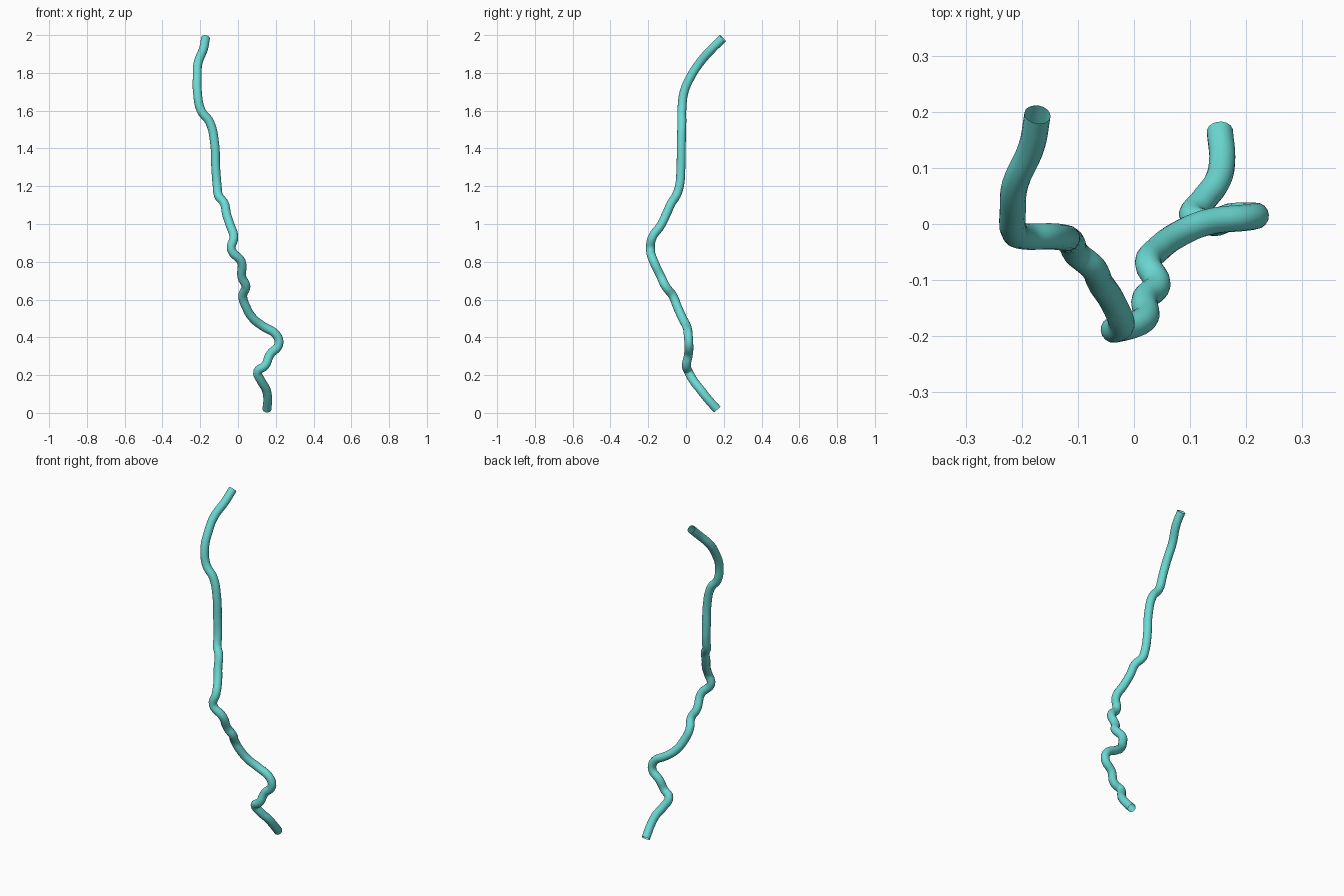
import bpy

# centre line of the winding tube, from the top down
path = [
    (-.172, .195, 1.983), (-.182, .14, 1.93), (-.212, .07, 1.85), (-.216, .025, 1.78),
    (-.215, -.01, 1.70), (-.195, -.022, 1.60), (-.15, -.022, 1.54), (-.123, -.025, 1.42),
    (-.118, -.027, 1.30), (-.11, -.035, 1.20), (-.103, -.052, 1.15), (-.073, -.078, 1.11),
    (-.06, -.105, 1.05), (-.04, -.135, .99), (-.022, -.178, .93), (-.035, -.188, .865),
    (.018, -.17, .80), (.02, -.132, .72), (.042, -.108, .67), (.025, -.07, .62),
    (.043, -.045, .56), (.08, -.018, .50), (.13, .003, .46), (.205, .012, .41),
    (.215, .015, .36), (.17, .013, .31), (.143, .002, .25), (.105, .012, .22),
    (.122, .04, .17), (.148, .075, .125), (.157, .11, .08), (.153, .165, .018),
]

# open-ended round tube swept along the line
curve = bpy.data.curves.new("winding_tube", 'CURVE')
curve.dimensions = '3D'
curve.bevel_depth = 0.0235
curve.bevel_resolution = 6
curve.resolution_u = 5
curve.use_fill_caps = False
spline = curve.splines.new('BEZIER')
spline.bezier_points.add(len(path) - 1)
for point, co in zip(spline.bezier_points, path):
    point.co = co
    point.handle_left_type = point.handle_right_type = 'AUTO'
tube = bpy.data.objects.new("winding_tube", curve)
bpy.context.collection.objects.link(tube)

# turquoise colour
mat = bpy.data.materials.new("turquoise")
mat.diffuse_color = (0.15, 0.70, 0.66, 1)
curve.materials.append(mat)

# smooth mesh
bpy.context.view_layer.objects.active = tube
tube.select_set(True)
bpy.ops.object.convert(target='MESH')
bpy.ops.object.shade_smooth()
